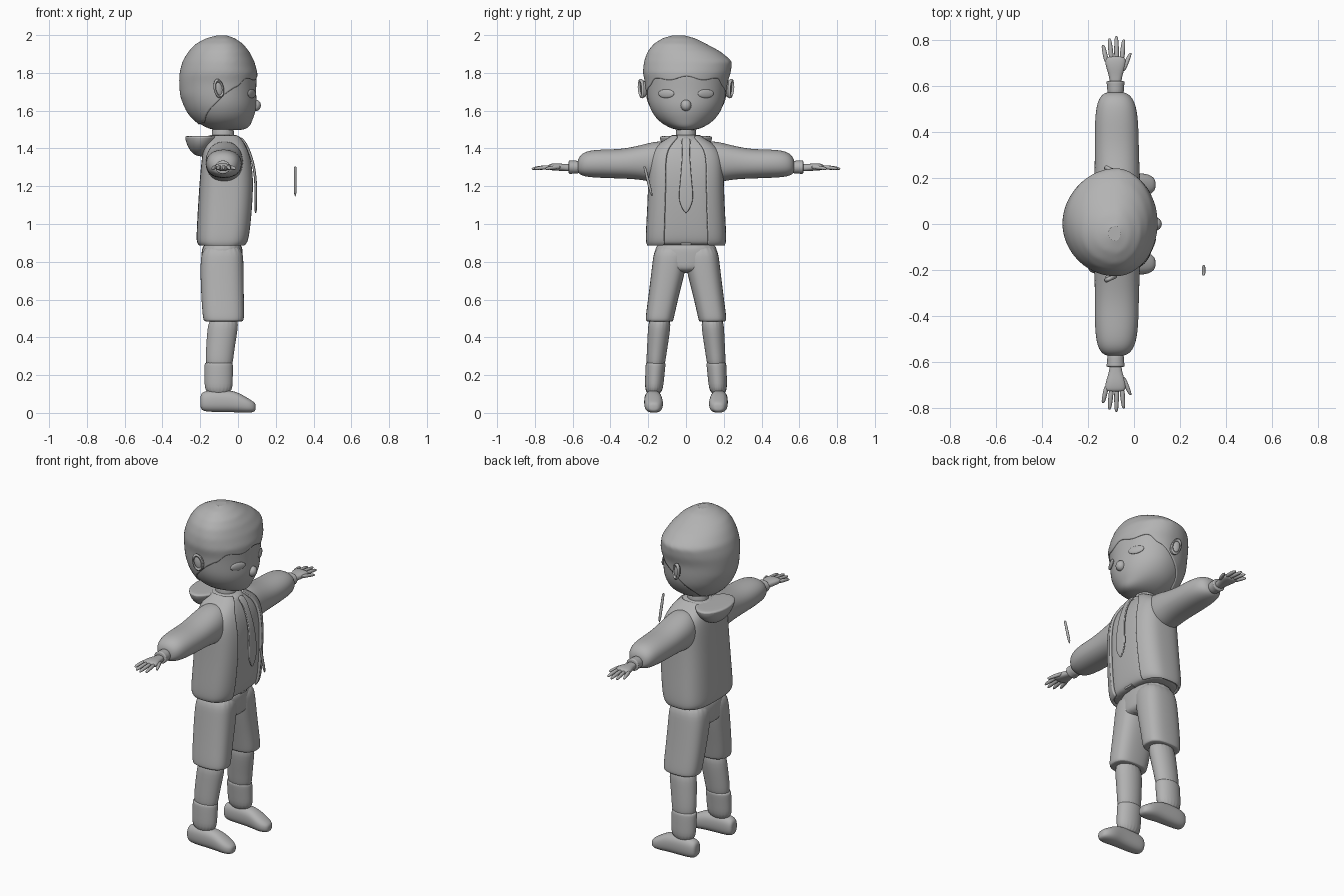
import bpy
import bmesh
from math import sin, cos, pi, radians, copysign
from mathutils import Vector, Matrix

default_cube = bpy.data.objects.get("Cube")
if default_cube:
    bpy.data.objects.remove(default_cube, do_unlink=True)

CLAY = (0.45, 0.45, 0.45, 1.0)
clay = bpy.data.materials.new("grey_clay")
clay.use_nodes = True
clay.diffuse_color = CLAY
clay.node_tree.nodes["Principled BSDF"].inputs["Base Color"].default_value = CLAY


def finish(name, bm, subdivide=0, thickness=0.0):
    """Turn a bmesh into a smooth shaded object."""
    bmesh.ops.recalc_face_normals(bm, faces=bm.faces)
    mesh = bpy.data.meshes.new(name)
    bm.to_mesh(mesh)
    bm.free()
    obj = bpy.data.objects.new(name, mesh)
    bpy.context.collection.objects.link(obj)
    mesh.materials.append(clay)
    bpy.ops.object.select_all(action="DESELECT")
    obj.select_set(True)
    bpy.context.view_layer.objects.active = obj
    bpy.ops.object.shade_smooth_by_angle(angle=radians(60))
    if subdivide:
        modifier = obj.modifiers.new("Smooth", "SUBSURF")
        modifier.levels = modifier.render_levels = subdivide
    if thickness:
        modifier = obj.modifiers.new("Thickness", "SOLIDIFY")
        modifier.thickness = thickness
        modifier.offset = -1
    return obj


def skin(name, rings, closed=True, caps=True, **options):
    """Bridge rings of points into one surface."""
    bm = bmesh.new()
    rows = [[bm.verts.new(p) for p in ring] for ring in rings]
    count = len(rows[0])
    for low, high in zip(rows, rows[1:]):
        for i in range(count if closed else count - 1):
            j = (i + 1) % count
            bm.faces.new((low[i], low[j], high[j], high[i]))
    if caps:
        bm.faces.new(rows[0])
        bm.faces.new(rows[-1])
    return finish(name, bm, **options)


def section(angle, a0, a1, b0, b1, power=2.0, mid=None):
    """Point on a rounded outline inside the given limits."""
    mid = (a0 + a1) / 2 if mid is None else mid
    c, s = (copysign(abs(f) ** (2 / power), f) for f in (cos(angle), sin(angle)))
    a = mid + c * ((a1 - mid) if c > 0 else (mid - a0))
    return a, (b0 + b1) / 2 + s * (b1 - b0) / 2


def loft(name, axis, stations, power=2.0, side=1, mid=None, gap=0.0, segments=20, subdivide=2, **options):
    """Sections (position, two limits across, two limits up) along an axis."""
    place = {"x": lambda p, a, b: (p, a * side, b),
             "y": lambda p, a, b: (a, p * side, b),
             "z": lambda p, a, b: (a, b * side, p)}[axis]
    steps = segments + 1 if gap else segments
    angles = [gap + (2 * pi - 2 * gap) * i / segments for i in range(steps)]
    rings = [[place(p, *section(t, *limits, power, mid)) for t in angles] for p, *limits in stations]
    return skin(name, rings, closed=not gap, caps=not gap, subdivide=subdivide, **options)


def ball(name, centre, radii, turn=0.0, tilt=0.0):
    bm = bmesh.new()
    bmesh.ops.create_uvsphere(bm, u_segments=24, v_segments=14, radius=1)
    spin = Matrix.Rotation(turn, 4, "Z") @ Matrix.Rotation(tilt, 4, "Y")
    bm.transform(Matrix.Translation(centre) @ spin @ Matrix.Diagonal((*radii, 1)))
    return finish(name, bm)


def lookup(table, key):
    """Straight line interpolation of a table sorted by its first column."""
    for low, high in zip(table, table[1:]):
        if key <= high[0]:
            f = (key - low[0]) / (high[0] - low[0])
            return [u + (v - u) * f for u, v in zip(low[1:], high[1:])]
    return list(table[-1][1:])


# Head: an egg-shaped loft, slightly lopsided at the crown
HEAD_MID = -0.08
head_shape = [
    (1.495, -.12, .02, -.04, .04), (1.51, -.17, .06, -.09, .09),
    (1.54, -.22, .073, -.14, .14), (1.58, -.26, .09, -.175, .175),
    (1.63, -.285, .1, -.198, .2), (1.68, -.303, .097, -.207, .209),
    (1.75, -.308, .098, -.213, .216), (1.8, -.306, .1, -.225, .233),
    (1.86, -.29, .083, -.218, .24), (1.91, -.26, .057, -.2, .18),
    (1.95, -.222, .025, -.168, .105), (1.98, -.165, -.02, -.12, .045),
    (1.994, -.11, -.06, -.07, -.01)]
loft("head", "z", head_shape, mid=HEAD_MID, segments=32)
ball("nose", (.094, 0, 1.628), (.027, .028, .03))

# Hair: a shell over the head with a wavy fringe and low nape
hairline = [(0, 1.775), (.9, 1.762), (1.5, 1.69), (1.75, 1.64), (2.3, 1.54), (pi, 1.53)]
head_centre = Vector((HEAD_MID, 0, 1.75))
hair_angles = [2 * pi * i / 72 - pi for i in range(72)]
hair_rings = []
for row in range(25):
    ring = []
    for t in hair_angles:
        start = lookup(hairline, abs(t))[0]
        if abs(t) < 1.2:
            start += .008 * cos(8 * t)
        z = start + (1.994 - start) * sin(row / 24 * pi / 2)
        x, y = section(t, *lookup(head_shape, z), mid=HEAD_MID)
        ring.append(head_centre + (Vector((x, y, z)) - head_centre) * 1.018)
    hair_rings.append(ring)
hair = skin("hair", hair_rings, caps=False, subdivide=1, thickness=.01)
hair_cap = bmesh.new()
hair_cap.faces.new([hair_cap.verts.new(p) for p in hair_rings[-1]])
finish("hair_crown", hair_cap)

# Neck, shirt and open jacket
loft("neck", "z", [(z, -.14, -.02, -.055, .055) for z in (1.38, 1.45, 1.54)])
jacket_shape = [
    (.885, -.205, .04, -.205, .205), (.9, -.22, .058, -.213, .213),
    (.95, -.22, .07, -.214, .214), (1.1, -.212, .085, -.205, .205),
    (1.25, -.202, .09, -.2, .2), (1.35, -.192, .075, -.2, .2),
    (1.41, -.182, .05, -.17, .17), (1.45, -.165, .025, -.105, .105),
    (1.47, -.145, .0, -.075, .075)]
inset = .012
shirt_shape = [(z, a + inset, b - inset, c + inset, d - inset) for z, a, b, c, d in jacket_shape]
loft("shirt", "z", shirt_shape, power=3, segments=28)
loft("jacket", "z", jacket_shape, power=3, gap=.42, segments=28, thickness=.015)
loft("collar", "z", [(1.42, -.18, .03, -.1, .1), (1.45, -.175, .022, -.09, .09),
                     (1.475, -.165, .0, -.075, .075)])
loft("hood", "z", [(1.357, -.215, -.17, -.03, .03), (1.38, -.25, -.15, -.085, .085),
                   (1.42, -.272, -.12, -.13, .13), (1.462, -.284, -.1, -.145, .145),
                   (1.467, -.275, -.11, -.135, .135)])

# Tie hanging just in front of the shirt
tie_path = [(1.46, .02, .02), (1.43, .045, .025), (1.39, .066, .018), (1.3, .094, .025),
            (1.2, .102, .033), (1.12, .102, .043), (1.055, .1, .004)]
loft("tie", "z", [(z, x - .014, x, -w, w) for z, x, w in tie_path], power=4)

# Pelvis and belt buckle
loft("shorts_seat", "z", [(.74, -.19, .02, -.1, .1), (.78, -.197, .027, -.15, .15),
                          (.85, -.195, .026, -.168, .168), (.91, -.185, .022, -.162, .162)], power=2.5)
buckle = bmesh.new()
bmesh.ops.create_cube(buckle, size=1, matrix=Matrix.Translation((.028, 0, .9)) @ Matrix.Diagonal((.025, .055, .022, 1)))
finish("belt_buckle", buckle)

# Floating pencil beside the chest
pencil = [(1.305, .005), (1.3, .008), (1.18, .008), (1.165, .007), (1.145, .002)]
pencil_rings = []
for z, r in pencil:
    y = -.18 - (z - 1.145) / 4
    pencil_rings.append((z, .303 - r, .303 + r, y - r, y + r))
loft("pencil", "z", pencil_rings, segments=12, subdivide=1)

# Everything that comes in pairs
for label, side in (("left", 1), ("right", -1)):
    # Face
    ball(label + "_eye", (.073, side * .105, 1.69), (.009, .047, .023), turn=side * radians(26))
    lean = radians(12)
    ball(label + "_ear", (-.1, side * .225, 1.715), (.026, .014, .046), side * -.45, -lean)
    rim = bmesh.new()
    rim_points = []
    for i in range(24):
        around = 2 * pi * i / 24
        rim_points.append([(( 1 + .22 * cos(t)) * cos(around), .5 * sin(t), (1 + .22 * cos(t)) * sin(around))
                           for t in (pi * k / 4 for k in range(8))])
    rim.free()
    ear_rim = skin(label + "_ear_rim", rim_points + rim_points[:1], caps=False)
    ear_rim.matrix_world = (Matrix.Translation((-.102, side * .236, 1.717))
                            @ Matrix.Rotation(side * -.45, 4, "Z") @ Matrix.Rotation(-lean, 4, "Y")
                            @ Matrix.Diagonal((.023, .02, .043, 1)))

    # Arm
    loft(label + "_sleeve", "y", [
        (.08, -.15, .01, 1.25, 1.44), (.16, -.175, .03, 1.215, 1.44), (.24, -.172, .025, 1.235, 1.418),
        (.34, -.172, .022, 1.24, 1.396), (.45, -.172, .02, 1.243, 1.396), (.53, -.162, .007, 1.248, 1.388),
        (.565, -.14, -.02, 1.262, 1.36), (.575, -.11, -.05, 1.28, 1.33)], power=2.2, side=side)
    loft(label + "_cuff", "y", [(.55, -.118, -.042, 1.265, 1.337), (.6, -.116, -.044, 1.267, 1.335),
                                (.618, -.122, -.038, 1.263, 1.338), (.623, -.116, -.044, 1.27, 1.332)], side=side)
    loft(label + "_palm", "y", [(.6, -.105, -.055, 1.277, 1.318), (.64, -.107, -.053, 1.28, 1.317),
                                (.68, -.122, -.038, 1.282, 1.322), (.715, -.128, -.034, 1.284, 1.32),
                                (.73, -.12, -.045, 1.29, 1.313)], power=2.5, side=side)
    fingers = {"little": (-.118, .7, -.135, .78), "ring": (-.097, .71, -.107, .808),
               "middle": (-.075, .71, -.077, .818), "index": (-.053, .71, -.045, .803),
               "thumb": (-.05, .66, -.015, .745)}
    for finger, (x0, y0, x1, y1) in fingers.items():
        rings = []
        for f, r in ((0, .012), (.5, .011), (.9, .009), (1, .004)):
            x, z = x0 + (x1 - x0) * f, 1.302 - .01 * f * f
            rings.append((y0 + (y1 - y0) * f, x - r, x + r, z - r, z + r))
        loft(f"{label}_{finger}_finger", "y", rings, side=side, segments=10, subdivide=1)

    # Leg
    loft(label + "_shorts_leg", "z", [
        (.9, -.187, .024, -.02, .165), (.8, -.2, .03, -.005, .178), (.73, -.2, .031, .008, .186),
        (.6, -.195, .032, .042, .202), (.5, -.187, .034, .064, .216), (.485, -.18, .028, .068, .212),
        (.483, -.165, .013, .078, .2)], power=2.6, side=side)
    loft(label + "_calf", "z", [(.52, -.155, .01, .075, .2), (.42, -.165, -.004, .085, .203),
                                (.3, -.173, -.024, .105, .21), (.22, -.17, -.03, .115, .21)], side=side)
    loft(label + "_sock", "z", [(.268, -.174, -.03, .11, .21), (.262, -.179, -.025, .106, .215),
                                (.18, -.178, -.027, .116, .217), (.09, -.178, -.028, .124, .219)], side=side)
    loft(label + "_shoe", "x", [
        (-.2, .15, .195, .03, .09), (-.19, .136, .212, .01, .11), (-.15, .13, .221, .004, .122),
        (-.03, .126, .222, .004, .122), (.02, .12, .222, .0, .098), (.06, .124, .218, .0, .074),
        (.085, .138, .204, .005, .058), (.094, .155, .187, .015, .045)], power=2.4, side=side)
